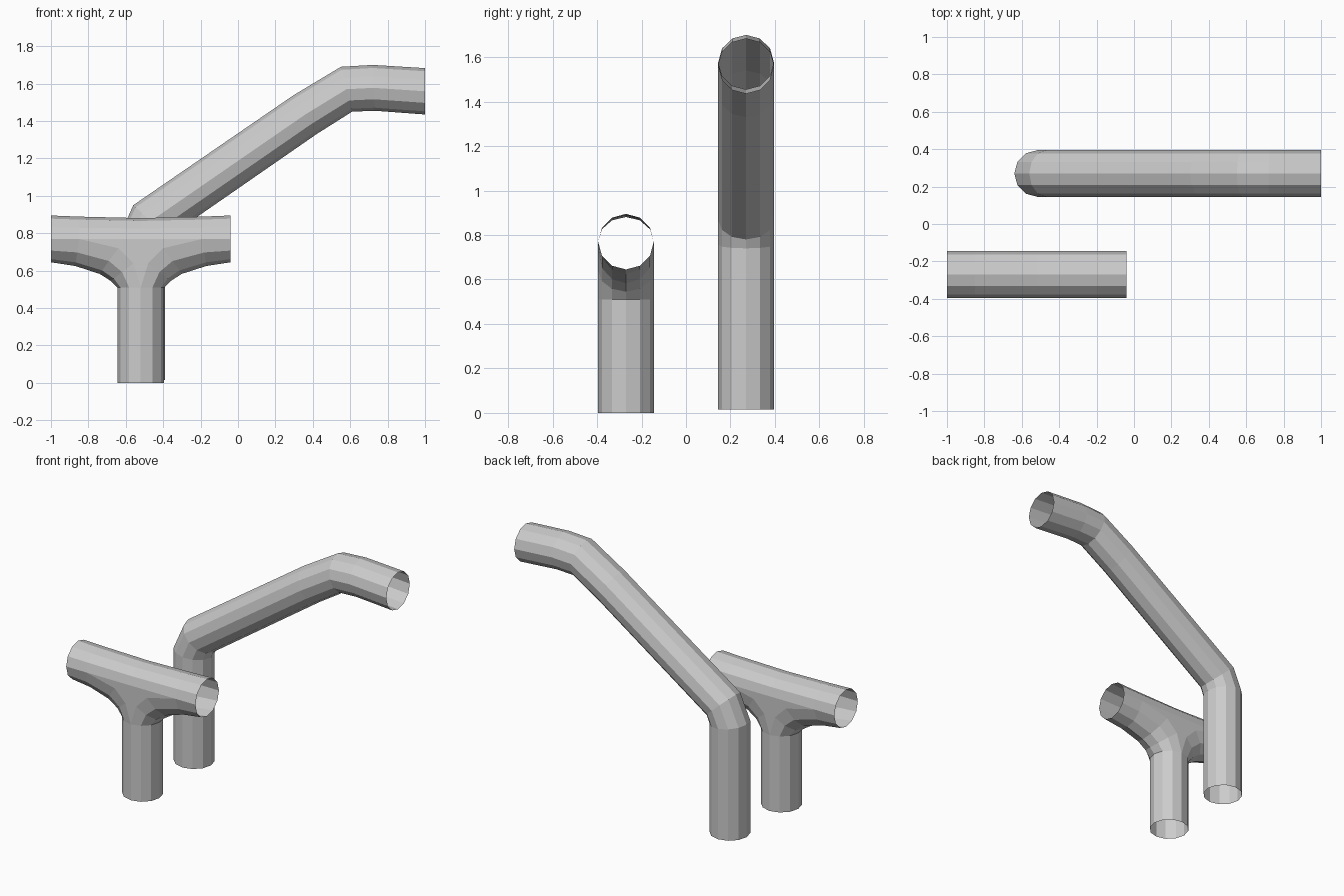
import bpy, bmesh
from math import sin, cos, radians, hypot

if "Cube" in bpy.data.objects:
    bpy.data.objects.remove(bpy.data.objects["Cube"])

R, N = 0.125, 12


def make_object(name, faces):
    """Build a flat-shaded mesh from faces given as point tuples, sharing equal points."""
    bm = bmesh.new()
    cache = {}
    for pts in faces:
        loop = []
        for p in pts:
            key = tuple(round(c, 4) for c in p)
            if key not in cache:
                cache[key] = bm.verts.new(p)
            if cache[key] not in loop:
                loop.append(cache[key])
        if len(loop) > 2 and not bm.faces.get(loop):
            bm.faces.new(loop)
    bmesh.ops.recalc_face_normals(bm, faces=bm.faces)
    mesh = bpy.data.meshes.new(name)
    bm.to_mesh(mesh)
    bm.free()
    obj = bpy.data.objects.new(name, mesh)
    bpy.context.collection.objects.link(obj)
    return obj


def loft(rows, closed=False):
    """Quads between successive rows of points."""
    faces = []
    for a, b in zip(rows, rows[1:]):
        n = len(a)
        for i in range(n if closed else n - 1):
            j = (i + 1) % n
            faces.append((a[i], a[j], b[j], b[i]))
    return faces


# Bent pipe: each ring is given by its outer and inner point (x, z)
bends = [((-0.64, 0.015), (-0.39, 0.015)), ((-0.64, 0.77), (-0.39, 0.74)),
         ((-0.56, 0.95), (-0.374, 0.78)), ((0.30, 1.54), (0.42, 1.33)),
         ((0.55, 1.69), (0.61, 1.45)), ((0.72, 1.70), (0.73, 1.455)),
         ((1.0, 1.683), (1.0, 1.435))]
rings = []
for (ox, oz), (ix, iz) in bends:
    mx, mz, hx, hz = (ox + ix) / 2, (oz + iz) / 2, (ox - ix) / 2, (oz - iz) / 2
    rings.append([(mx + hx * cos(radians(30 * k)), 0.27 + R * sin(radians(30 * k)),
                   mz + hz * cos(radians(30 * k))) for k in range(N)])
make_object("bent_pipe", loft(rings, closed=True))

# T pipe: lower half sweeps from the horizontal run into the stem on each side
CX, CY, CZ = -0.52, -0.27, 0.77
under = [(0.48, 0.645), (0.35, 0.625), (0.22, 0.583), (0.16, 0.545), (0.125, 0.51), (0.125, 0)]
side = [(0.48, CZ), (0.33, CZ), (0.12, 0.72), (0.04, 0.64), (0, 0.51), (0, 0)]
faces = []
for s in (-1, 1):
    rows = []
    for (ux, uz), (qx, qz) in zip(under, side):
        row = []
        for k in range(7):
            t = sin(radians(30 * k))
            row.append((CX + s * (qx + (ux - qx) * t), CY - R * cos(radians(30 * k)),
                        qz + (uz - qz) * t))
        rows.append(row)
    faces += loft(rows)

# Flat cheeks between the two sweeps, front and back
for y in (CY - R, CY + R):
    rows = [[(CX - x, y, z), (CX, y, z), (CX + x, y, z)] for x, z in side[1:5]]
    faces += loft(rows)

# Upper half of the run, sagging slightly in the middle
rows = []
for x, sag in ((-0.48, 0), (-0.33, 0.006), (0, 0.014), (0.33, 0.006), (0.48, 0)):
    rows.append([(CX + x, CY - R * cos(radians(30 * k)), CZ + (R - sag) * sin(radians(30 * k)))
                 for k in range(7)])
faces += loft(rows)
make_object("tee_pipe", faces)
